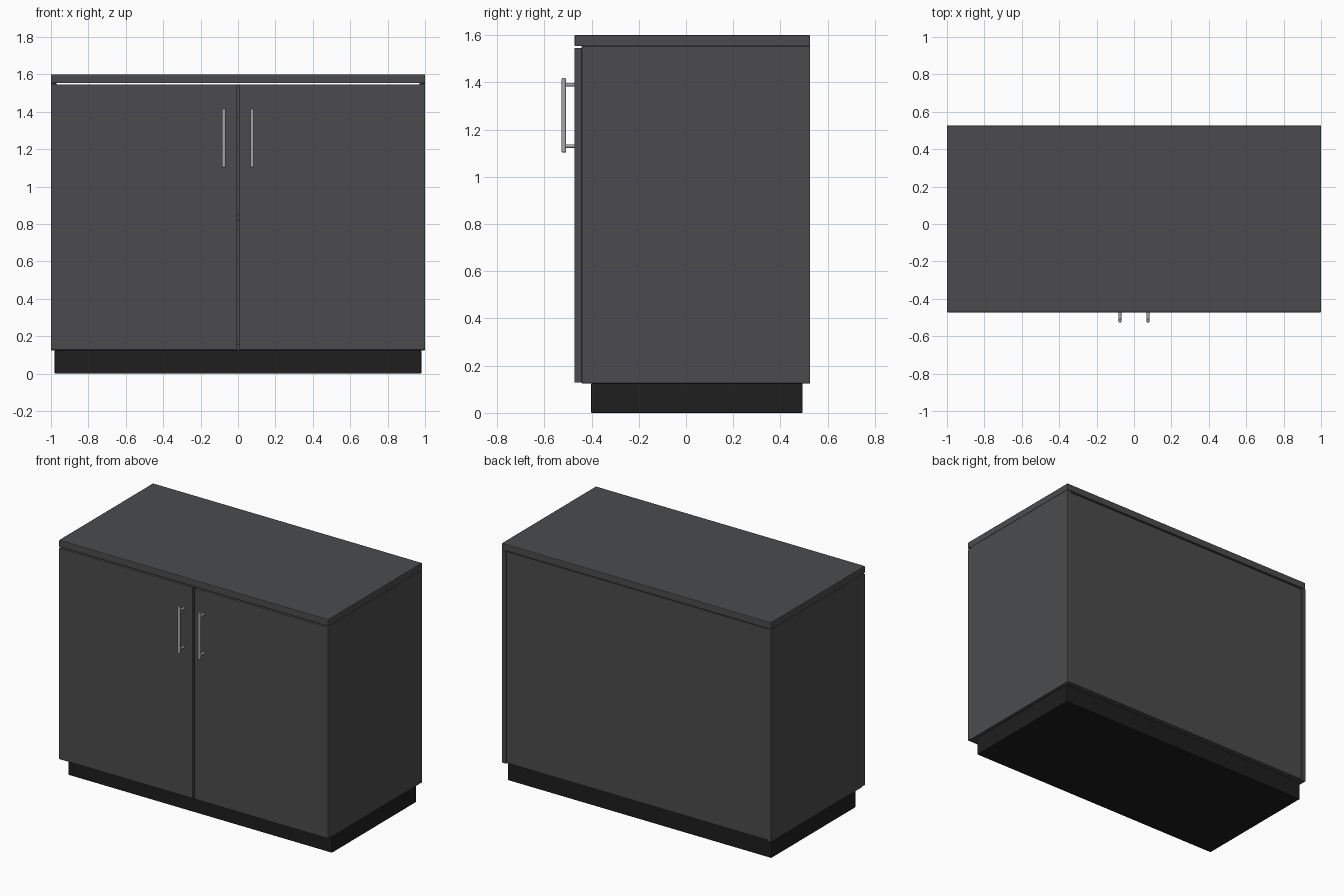
import bpy
import math

if "Cube" in bpy.data.objects:
    bpy.data.objects.remove(bpy.data.objects["Cube"])


def material(name, rgb):
    m = bpy.data.materials.new(name)
    m.diffuse_color = (*rgb, 1)
    m.use_nodes = True
    m.node_tree.nodes["Principled BSDF"].inputs["Base Color"].default_value = m.diffuse_color
    return m


GRAPHITE = material("graphite", (0.07, 0.071, 0.074))
BLACK = material("black", (0.013, 0.013, 0.013))
STEEL = material("steel", (0.4, 0.4, 0.41))


def finish(ob, name, mat, bevel, segments=2):
    ob.name = name
    ob.data.materials.append(mat)
    mod = ob.modifiers.new("bevel", 'BEVEL')
    mod.width = bevel
    mod.segments = segments
    mod.limit_method = 'ANGLE'
    return ob


def box(name, x, y, z, mat=GRAPHITE, bevel=0.002):
    bpy.ops.mesh.primitive_cube_add(
        size=1, location=[(a + b) / 2 for a, b in (x, y, z)])
    ob = bpy.context.object
    ob.scale = [b - a for a, b in (x, y, z)]
    bpy.ops.object.transform_apply(location=False, rotation=False, scale=True)
    return finish(ob, name, mat, bevel)


def rod(name, loc, radius, length, bevel, along_y=False):
    bpy.ops.mesh.primitive_cylinder_add(
        vertices=24, radius=radius, depth=length, location=loc,
        rotation=(math.pi / 2 if along_y else 0, 0, 0))
    bpy.ops.object.shade_smooth_by_angle(angle=math.radians(40))
    return finish(bpy.context.object, name, STEEL, bevel)


FRONT, BACK = -0.472, 0.526
DOOR_BACK = FRONT + 0.03
BASE, TOP = 0.125, 1.553

# Recessed plinth and worktop
box("plinth", (-0.98, 0.98), (-0.402, 0.494), (0, BASE), BLACK, 0.004)
box("worktop", (-1, 1), (FRONT, BACK), (TOP, 1.6), bevel=0.004)

# Carcass panels
box("bottom_panel", (-0.97, 0.97), (DOOR_BACK + 0.002, BACK - 0.01), (BASE, BASE + 0.03))
box("back_panel", (-0.97, 0.97), (BACK - 0.03, BACK - 0.006), (BASE + 0.008, TOP - 0.006))
box("shelf", (-0.97, 0.97), (DOOR_BACK + 0.04, BACK - 0.03), (0.82, 0.85))

for side, s in (("left", -1), ("right", 1)):
    # Side panel and overlay door
    box(side + "_side_panel", sorted((s * 0.97, s)), (DOOR_BACK, BACK), (BASE, TOP))
    box(side + "_door", sorted((s * 0.006, s)), (FRONT, DOOR_BACK), (BASE + 0.003, 1.546))

    # Bar handle on two posts
    x = s * 0.075
    rod(side + "_handle_bar", (x, -0.517, 1.26), 0.0095, 0.316, 0.004)
    for end, z in (("lower", 1.13), ("upper", 1.39)):
        rod(f"{side}_handle_{end}_post", (x, -0.493, z), 0.0075, 0.046, 0.001, True)
